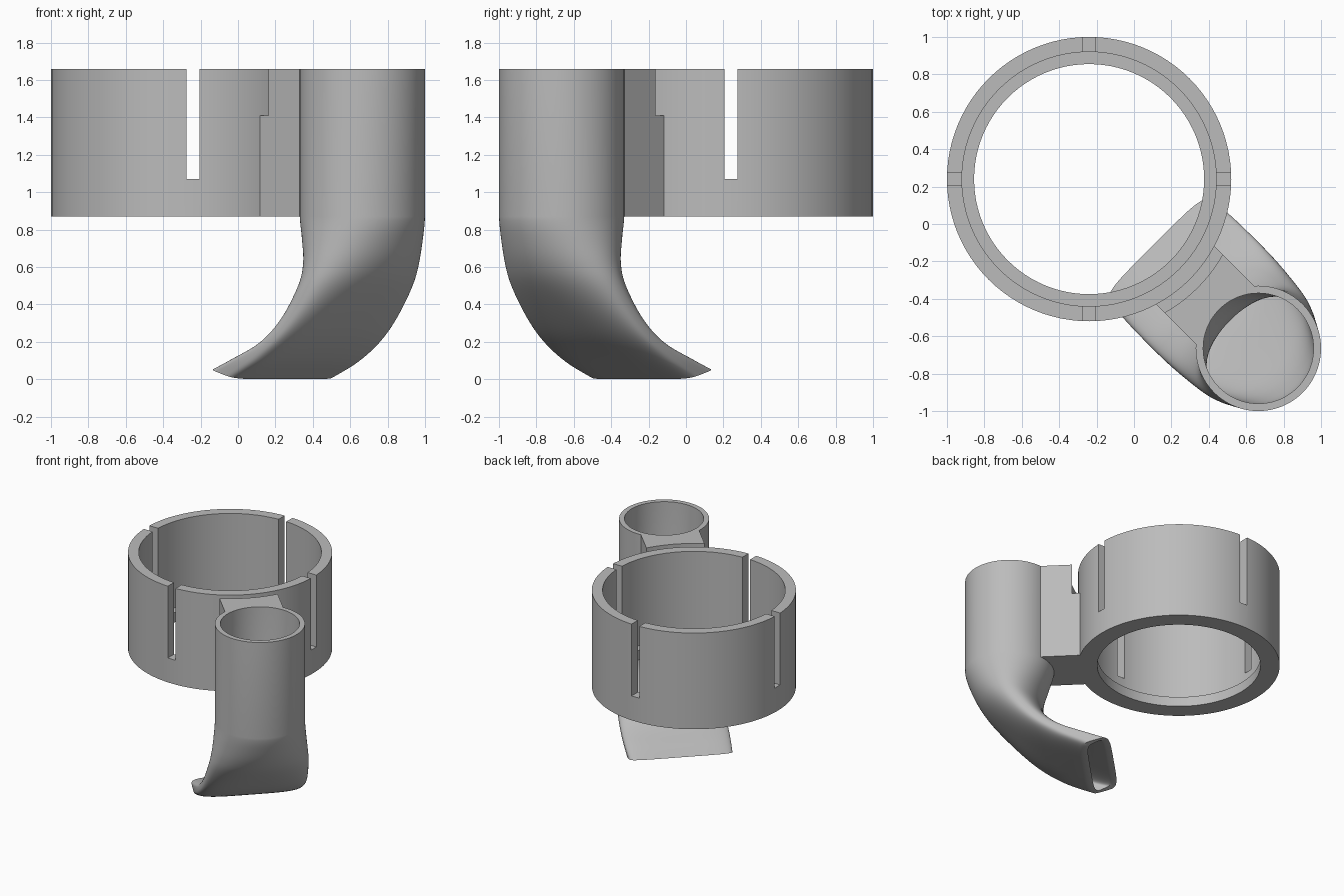
import bpy, bmesh, math
from mathutils import Vector

old = bpy.data.objects.get("Cube")
if old:
    bpy.data.objects.remove(old)

SEG = 96
TOP, BASE = 1.66, 0.87
RING_C = Vector((-0.24, 0.24, 0))
TUBE_C = Vector((0.665, -0.665, 0))
INWARD = Vector((-1, 1, 0)).normalized()   # from tube towards ring
ACROSS = Vector((1, 1, 0)).normalized()

grey = bpy.data.materials.new("plain_grey")
grey.use_nodes = True
colour = (0.5, 0.5, 0.5, 1)
grey.diffuse_color = colour
grey.node_tree.nodes["Principled BSDF"].inputs["Base Color"].default_value = colour


def finish(name, bm):
    bmesh.ops.recalc_face_normals(bm, faces=bm.faces)
    mesh = bpy.data.meshes.new(name)
    bm.to_mesh(mesh)
    bm.free()
    mesh.materials.append(grey)
    obj = bpy.data.objects.new(name, mesh)
    bpy.context.collection.objects.link(obj)
    return obj


def smooth(obj):
    bpy.ops.object.select_all(action="DESELECT")
    obj.select_set(True)
    bpy.context.view_layer.objects.active = obj
    bpy.ops.object.shade_smooth_by_angle(angle=math.radians(35))


def skin(bm, loops):
    """Join a closed series of closed loops into a hollow solid."""
    rows = [[bm.verts.new(p) for p in loop] for loop in loops]
    for a, b in zip(rows, rows[1:] + rows[:1]):
        for i in range(len(a)):
            j = (i + 1) % len(a)
            bm.faces.new((a[i], a[j], b[j], b[i]))


# Holder ring: thin wall with an inner lip at the bottom
def circle(r, z):
    return [RING_C + Vector((r * math.cos(a), r * math.sin(a), z))
            for a in (math.tau * i / SEG for i in range(SEG))]


bm = bmesh.new()
profile = [(0.76, BASE), (0.76, TOP), (0.68, TOP), (0.68, 0.95), (0.615, 0.95), (0.615, BASE)]
skin(bm, [circle(r, z) for r, z in profile])
ring = finish("holder_ring", bm)

# Four slots, cut by two long bars
cutters = []
for size in ((0.07, 2, 1), (2, 0.07, 1)):
    bm = bmesh.new()
    bmesh.ops.create_cube(bm, size=1)
    bmesh.ops.scale(bm, vec=size, verts=bm.verts)
    bmesh.ops.translate(bm, vec=RING_C + Vector((0, 0, 1.57)), verts=bm.verts)
    bar = finish("slot_cutter", bm)
    bar.hide_render = True
    mod = ring.modifiers.new("slot", "BOOLEAN")
    mod.operation, mod.solver, mod.object = "DIFFERENCE", "EXACT", bar
    cutters.append(bar)
bpy.context.view_layer.objects.active = ring
for mod in list(ring.modifiers):
    bpy.ops.object.modifier_apply(modifier=mod.name)
for bar in cutters:
    bpy.data.objects.remove(bar)
smooth(ring)

# Curved spout: round tube bending into a wide flat mouth
# height, offset, half depth, half width, squareness, tilt
STATIONS = [
    (1.00, 0.00, 0.335, 0.335, 2.0, 0),
    (BASE, 0.00, 0.335, 0.335, 2.0, 0),
    (0.75, 0.00, 0.30, 0.345, 2.0, 0),
    (0.62, 0.01, 0.25, 0.36, 2.0, 0),
    (0.50, 0.053, 0.205, 0.375, 2.1, 0),
    (0.33, 0.173, 0.15, 0.39, 2.5, 0),
    (0.20, 0.318, 0.137, 0.40, 3.0, 0),
    (0.10, 0.51, 0.15, 0.40, 4.0, 0.01),
    (0.03, 0.68, 0.108, 0.39, 5.0, 0.03),
]


def blend(stations, steps=6):
    out = []
    for k in range(1, len(stations) - 1):
        a, b, c = stations[k - 1:k + 2]
        d = stations[min(k + 2, len(stations) - 1)]
        for i in range(steps):
            t = i / steps
            out.append([q + 0.5 * t * (r - p + t * (2 * p - 5 * q + 4 * r - s
                        + t * (3 * (q - r) + s - p)))
                        for p, q, r, s in zip(a, b, c, d)])
    return out + [list(stations[-1])]


def section(station, wall=0.0):
    z, off, depth, width, n, tilt = station
    pts = []
    for i in range(SEG):
        a = math.tau * i / SEG
        u = math.copysign(abs(math.cos(a)) ** (2 / n), math.cos(a))
        v = math.copysign(abs(math.sin(a)) ** (2 / n), math.sin(a))
        pts.append(TUBE_C + INWARD * (off + u * (depth - wall))
                   + ACROSS * v * (width - wall) + Vector((0, 0, z + u * tilt)))
    return pts


path = [[TOP, *STATIONS[0][1:]]] + blend(STATIONS)
bm = bmesh.new()
skin(bm, [section(s) for s in path] + [section(s, 0.04) for s in reversed(path)])
smooth(finish("curved_spout", bm))

# Bracket joining ring and spout, with a notch at the top of the ring side
def arc(centre, direction, radius, half=0.22, steps=12):
    pts = []
    for i in range(steps + 1):
        p = half * (2 * i / steps - 1)
        pts.append(centre + direction * math.sqrt(radius ** 2 - p * p) + ACROSS * p)
    return pts


bm = bmesh.new()
for radius, low, high in ((0.75, BASE, 1.41), (0.82, 1.41, TOP)):
    outline = arc(RING_C, -INWARD, radius) + arc(TUBE_C, INWARD, 0.325)[::-1]
    base = bm.faces.new([bm.verts.new(p + Vector((0, 0, low))) for p in outline])
    new = bmesh.ops.extrude_face_region(bm, geom=[base], use_keep_orig=True)["geom"]
    bmesh.ops.translate(bm, vec=(0, 0, high - low),
                        verts=[g for g in new if isinstance(g, bmesh.types.BMVert)])
smooth(finish("bracket", bm))
